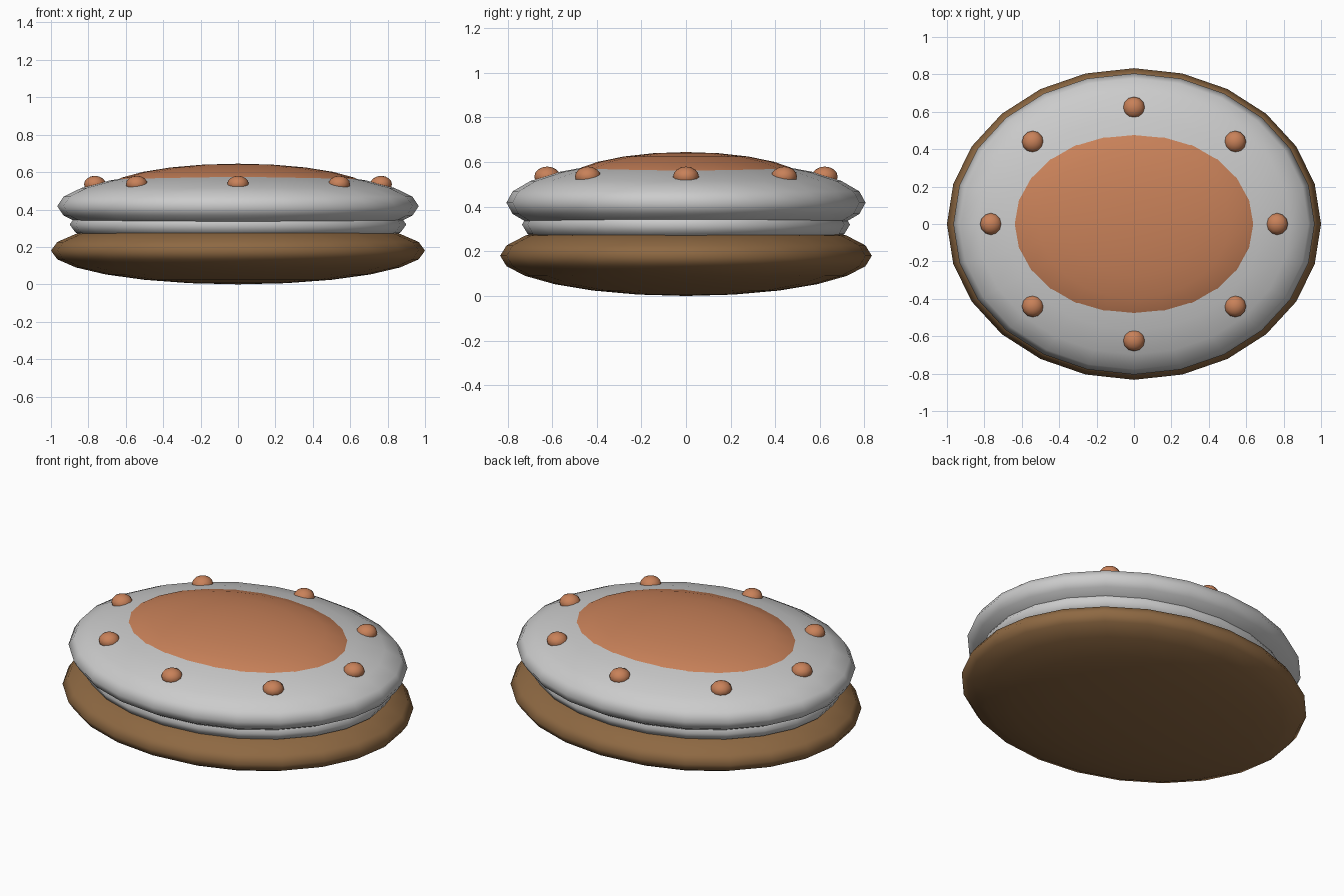
import bpy
import math

if "Cube" in bpy.data.objects:
    bpy.data.objects.remove(bpy.data.objects["Cube"])


def material(name, color):
    m = bpy.data.materials.new(name)
    m.diffuse_color = (*color, 1.0)
    m.use_nodes = True
    m.node_tree.nodes["Principled BSDF"].inputs["Base Color"].default_value = m.diffuse_color
    return m


def ellipsoid(name, center, radii, segments=24, rings=12, mat=None):
    """Smooth squashed sphere."""
    bpy.ops.mesh.primitive_uv_sphere_add(segments=segments, ring_count=rings,
                                         radius=1, location=center)
    ob = bpy.context.object
    ob.name = name
    ob.scale = radii
    bpy.ops.object.transform_apply(location=False, rotation=False, scale=True)
    bpy.ops.object.shade_smooth()
    if mat:
        ob.data.materials.append(mat)
    return ob


brown = material("brown", (0.27, 0.14, 0.055))
copper = material("copper", (0.58, 0.22, 0.10))

# Stacked body: base, middle band, upper shell, raised centre
ellipsoid("base", (0, 0, 0.18), (1.0, 0.833, 0.18), mat=brown)
ellipsoid("middle_band", (0, 0, 0.32), (0.90, 0.735, 0.165))
ellipsoid("upper_shell", (0, 0, 0.418), (0.966, 0.805, 0.195))
ellipsoid("top_inlay", (0, 0, 0.495), (0.72, 0.56, 0.15), mat=copper)

# Ring of eight studs on the upper shell
for i in range(8):
    a = i * math.tau / 8
    ellipsoid(f"stud_{i + 1}", (0.765 * math.cos(a), 0.622 * math.sin(a), 0.535),
              (0.058, 0.058, 0.045), segments=12, rings=8, mat=copper)
